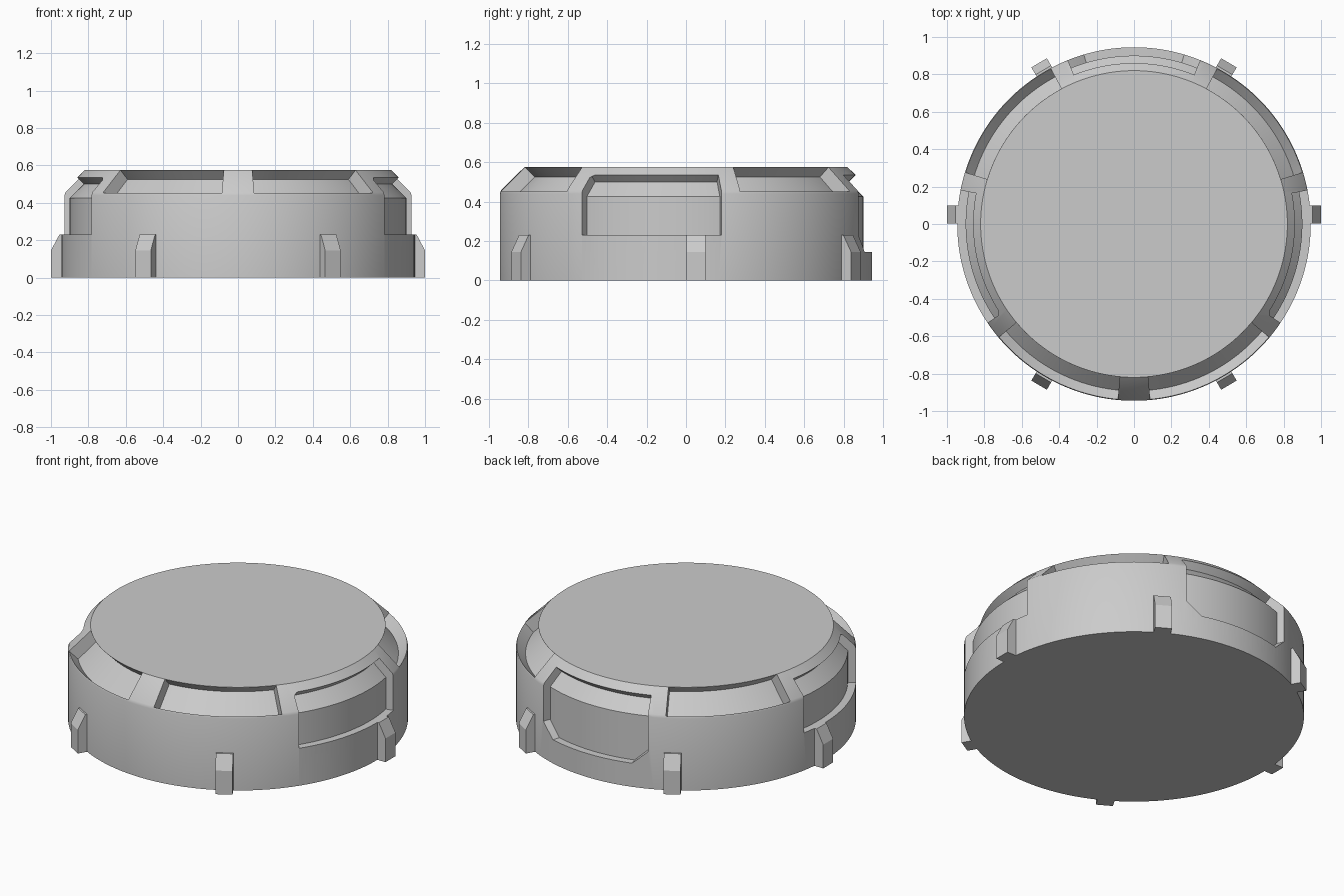
import bpy
import bmesh
from math import radians, cos, sin

cube = bpy.data.objects.get("Cube")
if cube:
    bpy.data.objects.remove(cube, do_unlink=True)

R, TOP = 0.945, 0.575       # outer wall radius, height
LIP = 0.82                  # radius of the flat top

grey = bpy.data.materials.new("plain grey")
grey.use_nodes = True
grey.diffuse_color = (0.6, 0.6, 0.6, 1)
grey.node_tree.nodes["Principled BSDF"].inputs["Base Color"].default_value = (0.6, 0.6, 0.6, 1)


def finish(name, bm):
    bmesh.ops.recalc_face_normals(bm, faces=bm.faces)
    mesh = bpy.data.meshes.new(name)
    bm.to_mesh(mesh)
    bm.free()
    mesh.materials.append(grey)
    obj = bpy.data.objects.new(name, mesh)
    bpy.context.collection.objects.link(obj)
    return obj


def activate(obj):
    bpy.ops.object.select_all(action='DESELECT')
    obj.select_set(True)
    bpy.context.view_layer.objects.active = obj


def lathe(name, profile_at, start, end, steps, closed=False):
    """Sweep a (radius, height) section around z; it may vary with the angle."""
    bm = bmesh.new()
    rings = []
    for i in range(steps if closed else steps + 1):
        deg = start + (end - start) * i / steps
        a = radians(deg)
        rings.append([bm.verts.new((r * cos(a), r * sin(a), z)) for r, z in profile_at(deg)])
    n = len(rings[0])
    pairs = list(zip(rings, rings[1:] + rings[:1])) if closed else list(zip(rings, rings[1:]))
    for one, two in pairs:
        for k in range(n - 1 if closed else n):
            m = (k + 1) % n
            bm.faces.new((one[k], one[m], two[m], two[k]))
    if closed:
        bm.faces.new([ring[0] for ring in rings])
        bm.faces.new([ring[-1] for ring in rings])
    else:
        bm.faces.new(rings[0])
        bm.faces.new(rings[-1])
    return finish(name, bm)


# Solid drum with a sloping, softly broken shoulder
wall = [(R, 0), (R, 0.44), (R - 0.006, 0.457), (LIP, TOP)]
body = lathe("drum_body", lambda d: wall, 0, 360, 180, closed=True)


def carve(cutter):
    activate(body)
    mod = body.modifiers.new("carve", 'BOOLEAN')
    mod.operation = 'DIFFERENCE'
    mod.solver = 'EXACT'
    mod.object = cutter
    bpy.ops.object.modifier_apply(modifier=mod.name)
    bpy.data.objects.remove(cutter, do_unlink=True)


def shoulder_pocket(start, end):
    """Square-sided recess sunk at right angles into the sloping shoulder."""
    section = [(0.771, 0.525), (0.892, 0.402), (1.042, 0.552), (0.921, 0.675)]
    carve(lathe("shoulder_cutter", lambda d: section, start, end, 40))


def wall_pocket(start, end, floor, corner=0):
    """Recess under a lip that runs down the shoulder and wall to a ledge."""
    def section(deg):
        near_end = min(deg - start, end - deg)
        z = floor + corner * max(0, 1 - near_end / 5.5)
        return [(0.825, 0.5), (0.9, 0.425), (0.9, z), (1.1, z), (1.1, 0.775)]
    carve(lathe("wall_cutter", section, start, end, round((end - start) * 2)))


# Recesses, mirrored across the middle
for start, end in ((17, 61.8), (-84.7, -40)):
    shoulder_pocket(start, end)
    shoulder_pocket(180 - end, 180 - start)
wall_pocket(-34, 11, 0.23)
wall_pocket(169, 214, 0.23)
wall_pocket(68, 112, 0.145, corner=0.08)

activate(body)
bpy.ops.object.shade_smooth_by_angle(angle=radians(30))


# Six grip tabs with sloping tops
def tab(name, deg, shift=0):
    a = radians(deg)
    side = [(0.9, 0), (1, 0), (1, 0.145), (0.955, 0.23), (0.9, 0.23)]
    bm = bmesh.new()
    ends = []
    for t in (-0.048, 0.048):
        ends.append([bm.verts.new((r * cos(a) - t * sin(a), r * sin(a) + t * cos(a) + shift, z))
                     for r, z in side])
    for k in range(len(side)):
        m = (k + 1) % len(side)
        bm.faces.new((ends[0][k], ends[0][m], ends[1][m], ends[1][k]))
    for loop in ends:
        bm.faces.new(loop)
    finish(name, bm)


tab("left_tab", 0, 0.05)
tab("right_tab", 180, 0.05)
for name, deg in (("back_left", 59.5), ("back_right", 120.5),
                  ("front_right", 239.5), ("front_left", 300.5)):
    tab(name + "_tab", deg)
